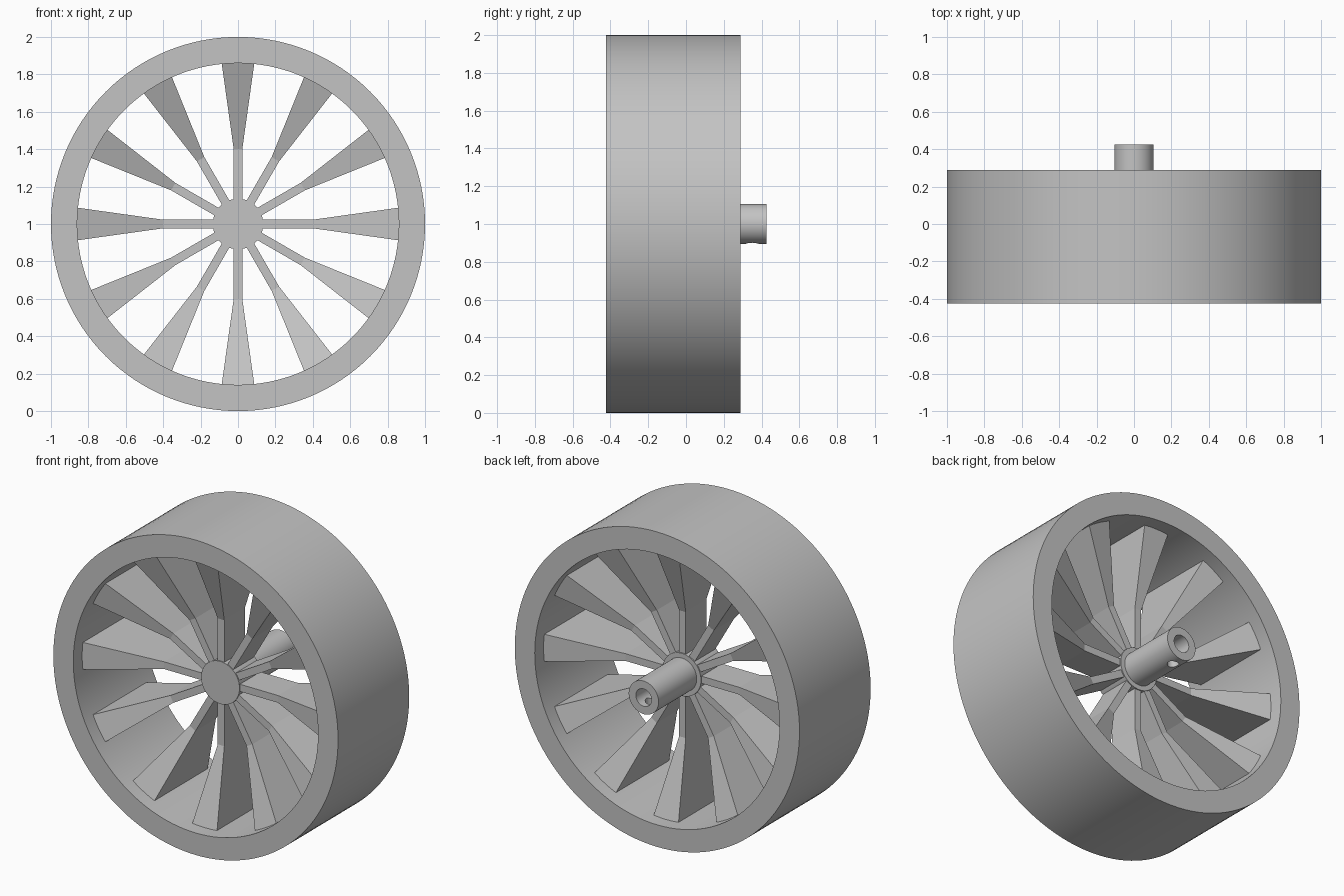
import bpy, bmesh
from math import pi, radians
from mathutils import Matrix, Vector

cube = bpy.data.objects.get("Cube")
if cube:
    bpy.data.objects.remove(cube, do_unlink=True)

grey = bpy.data.materials.new("plain grey")
grey.use_nodes = True
grey.diffuse_color = (0.55, 0.55, 0.55, 1)
grey.node_tree.nodes["Principled BSDF"].inputs["Base Color"].default_value = grey.diffuse_color

MID = -0.0675      # middle of the wheel's thickness
SPOKES = 12


def finish(name, bm):
    """Turn a bmesh into a grey object centred on the wheel's axis."""
    bmesh.ops.recalc_face_normals(bm, faces=bm.faces)
    mesh = bpy.data.meshes.new(name)
    bm.to_mesh(mesh)
    bm.free()
    mesh.materials.append(grey)
    obj = bpy.data.objects.new(name, mesh)
    obj.location.z = 1
    bpy.context.collection.objects.link(obj)
    return obj


def select_only(obj):
    bpy.ops.object.select_all(action='DESELECT')
    obj.select_set(True)
    bpy.context.view_layer.objects.active = obj


def lathe(name, profile, steps):
    """Spin a closed (radius, y) profile around the y axis."""
    bm = bmesh.new()
    verts = [bm.verts.new((r, y, 0)) for r, y in profile]
    edges = [bm.edges.new((v, verts[i - 1])) for i, v in enumerate(verts)
             if v.co.x > 0 or verts[i - 1].co.x > 0]
    bmesh.ops.spin(bm, geom=verts + edges, cent=(0, 0, 0), axis=(0, 1, 0),
                   angle=2 * pi, steps=steps)
    bmesh.ops.remove_doubles(bm, verts=bm.verts, dist=0.0001)
    return finish(name, bm)


# Rim
rim = lathe("rim", [(1, MID - 0.357), (1, MID + 0.357),
                    (0.86, MID + 0.357), (0.86, MID - 0.357)], 128)

# Hub
hub = lathe("hub", [(0, MID - 0.11), (0.135, MID - 0.11),
                    (0.135, MID + 0.11), (0, MID + 0.11)], 64)

# Axle with a blind bore
axle = lathe("axle", [(0, 0), (0.105, 0), (0.105, 0.425),
                      (0.055, 0.425), (0.055, 0.1), (0, 0.1)], 64)

# Screw hole through the underside of the axle
bm = bmesh.new()
bmesh.ops.create_cone(bm, cap_ends=True, segments=32, radius1=0.034, radius2=0.034,
                      depth=0.15, matrix=Matrix.Translation((0, 0.35, -0.075)))
cutter = finish("screw_hole_cutter", bm)
cutter.hide_render = True
cut = axle.modifiers.new("screw hole", 'BOOLEAN')
cut.operation = 'DIFFERENCE'
cut.solver = 'EXACT'
cut.object = cutter
select_only(axle)
bpy.ops.object.modifier_apply(modifier=cut.name)
bpy.data.objects.remove(cutter, do_unlink=True)

# Spokes: a slim bar that flares in width and depth towards the rim
sections = [(0.08, 0.023, 0.103), (0.4, 0.023, 0.103), (0.865, 0.088, 0.27)]
for n in range(SPOKES):
    bm = bmesh.new()
    turn = Matrix.Rotation(n * 2 * pi / SPOKES, 3, 'Y')
    rings = [[bm.verts.new(turn @ Vector((sx * w, MID + sy * d, r)))
              for sx, sy in ((-1, -1), (1, -1), (1, 1), (-1, 1))]
             for r, w, d in sections]
    for low, high in zip(rings, rings[1:]):
        for i in range(4):
            bm.faces.new((low[i - 1], low[i], high[i], high[i - 1]))
    bm.faces.new(rings[0])
    bm.faces.new(rings[-1])
    finish(f"spoke_{n + 1}", bm)

# Smooth the round parts, keeping their rims crisp
for obj in (rim, hub, axle):
    select_only(obj)
    bpy.ops.object.shade_smooth_by_angle(angle=radians(30))
